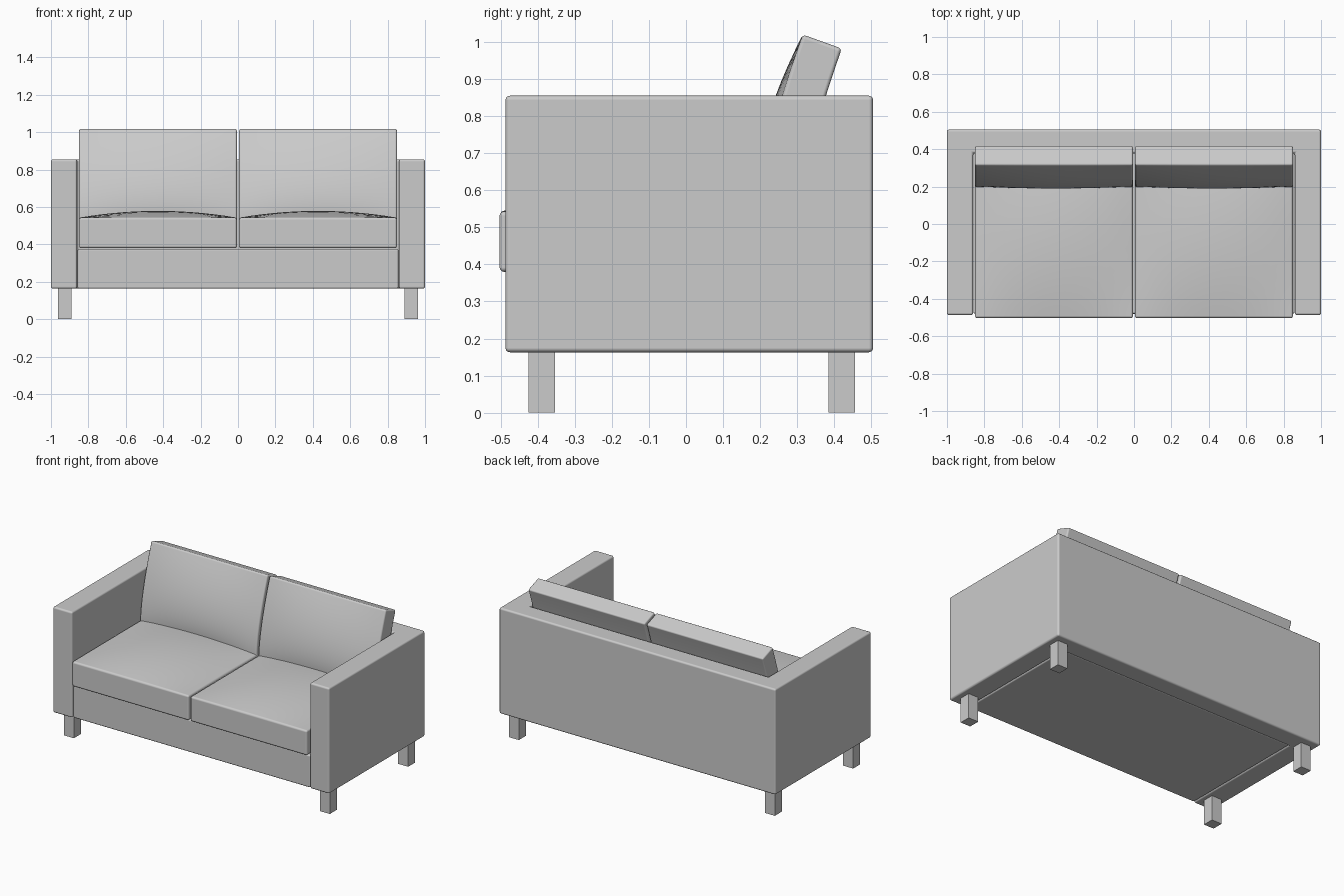
import bpy, bmesh, math
from mathutils import Vector

if "Cube" in bpy.data.objects:
    bpy.data.objects.remove(bpy.data.objects["Cube"])


def finish(name, bm, bevel=0.0, mirror=(False, False), center=(0, 0, 0)):
    bmesh.ops.recalc_face_normals(bm, faces=bm.faces)
    me = bpy.data.meshes.new(name)
    bm.to_mesh(me)
    bm.free()
    ob = bpy.data.objects.new(name, me)
    bpy.context.collection.objects.link(ob)
    if bevel:
        m = ob.modifiers.new("Bevel", 'BEVEL')
        m.width, m.segments = bevel, 3
        m.limit_method, m.angle_limit = 'ANGLE', math.radians(40)
        m.harden_normals = True
        for p in me.polygons:
            p.use_smooth = True
    if mirror[0]:
        m = ob.modifiers.new("Mirror", 'MIRROR')
        m.use_axis[0] = True
        m.use_mirror_merge = False
    return ob


def box(name, lo, hi, **kw):
    bm = bmesh.new()
    bmesh.ops.create_cube(bm, size=1)
    for v in bm.verts:
        v.co = Vector([lo[i] + (v.co[i] + 0.5) * (hi[i] - lo[i]) for i in range(3)])
    return finish(name, bm, **kw)


def cushion(name, place, **kw):
    """Slab with gridded faces; place(u, v, w, puff) maps 0..1 coordinates."""
    bm = bmesh.new()
    bmesh.ops.create_cube(bm, size=1)
    flat = [e for e in bm.edges if abs(e.verts[0].co.z - e.verts[1].co.z) < 0.1]
    bmesh.ops.subdivide_edges(bm, edges=flat, cuts=13, use_grid_fill=True)
    for vert in bm.verts:
        u, v, w = (c + 0.5 for c in vert.co)
        puff = (1 - (2 * u - 1) ** 2) * (1 - (2 * v - 1) ** 2) if w > 0.5 else 0
        vert.co = place(u, v, w, puff)
    return finish(name, bm, **kw)


# U-shaped frame: two arms and the back in one piece
outline = [(-1, -0.487), (-0.86, -0.487), (-0.86, 0.378), (0.86, 0.378),
           (0.86, -0.487), (1, -0.487), (1, 0.505), (-1, 0.505)]
bm = bmesh.new()
face = bm.faces.new([bm.verts.new((x, y, 0.163)) for x, y in outline])
ext = bmesh.ops.extrude_face_region(bm, geom=[face], use_keep_orig=True)
for g in ext["geom"]:
    if isinstance(g, bmesh.types.BMVert):
        g.co.z = 0.855
finish("arms_and_back", bm, bevel=0.012)

# Base under the cushions
box("seat_base", (-0.858, -0.48, 0.163), (0.858, 0.385, 0.376), bevel=0.01)


# Seat cushions, domed on top
def seat(u, v, w, puff):
    return (0.006 + 0.844 * u, -0.503 + 0.875 * v, 0.38 + 0.163 * w + 0.036 * puff)


cushion("seat_cushions", seat, bevel=0.012, mirror=(True, False))


# Back cushions: leaning curved slab with a puffed front
def back(u, v, w, puff):
    p0, p1, p2 = Vector((0.198, 0.52)), Vector((0.20, 0.70)), Vector((0.315, 1.02))
    p = p0 * (1 - v) ** 2 + p1 * 2 * v * (1 - v) + p2 * v * v
    t = ((p1 - p0) * (1 - v) + (p2 - p1) * v).normalized()
    p += Vector((t.y, -t.x)) * (0.112 * (1 - w) - 0.022 * puff)
    return (0.006 + 0.844 * u, p.x, p.y)


cushion("back_cushions", back, bevel=0.01, mirror=(True, False))

# Square legs
for name, y in (("front_legs", -0.425), ("rear_legs", 0.384)):
    box(name, (0.89, y, 0), (0.962, y + 0.072, 0.17), mirror=(True, False))
